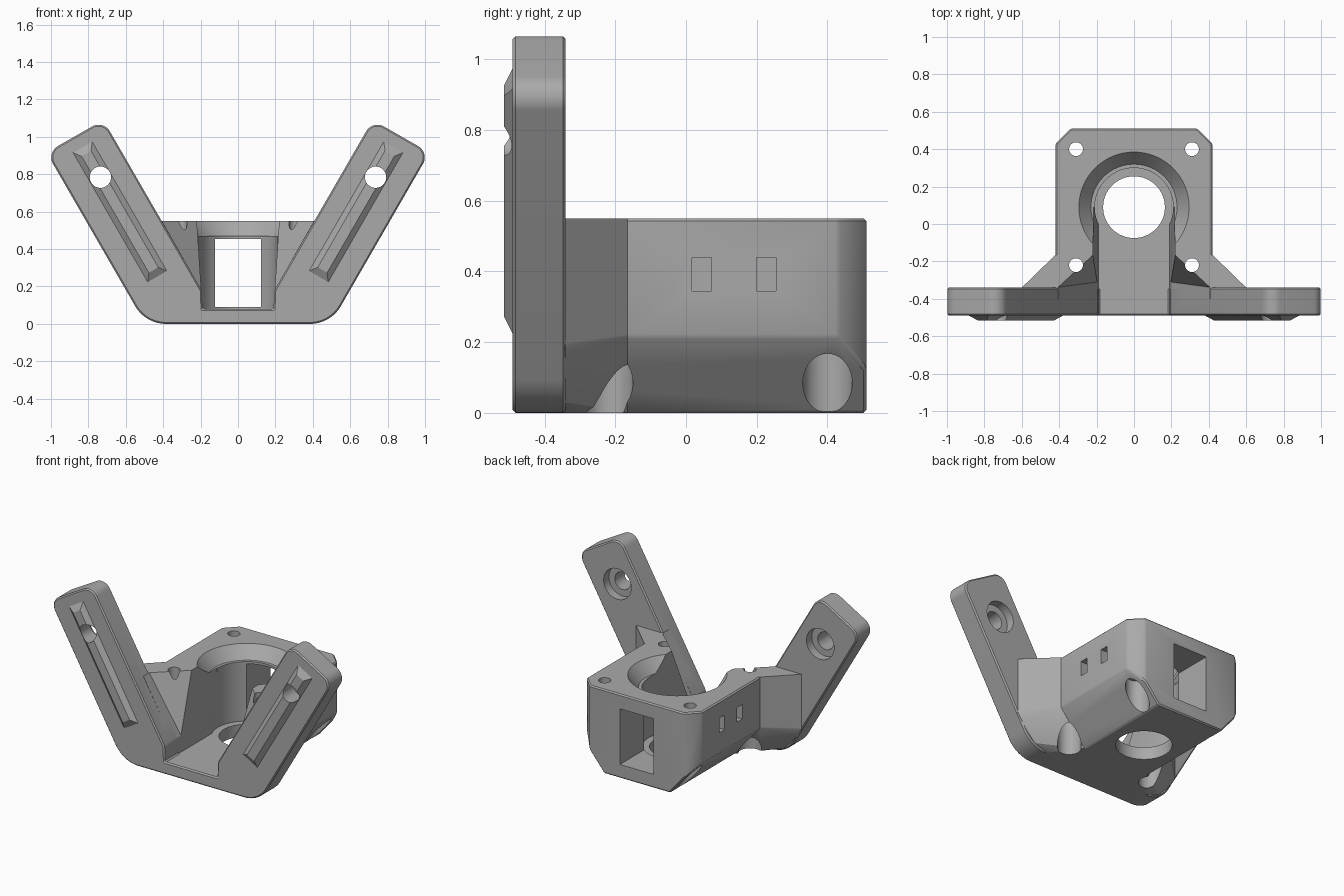
import bpy, bmesh, math
from mathutils import Vector, Matrix

old = bpy.data.objects.get("Cube")
if old:
    bpy.data.objects.remove(old)

grey = bpy.data.materials.new("plain_grey")
grey.use_nodes = True
grey.diffuse_color = (0.4, 0.4, 0.4, 1)
grey.node_tree.nodes["Principled BSDF"].inputs["Base Color"].default_value = (0.4, 0.4, 0.4, 1)


def make(name, bm, bevel=0.0):
    """Turn a bmesh into an object, softening its sharp edges."""
    bmesh.ops.recalc_face_normals(bm, faces=bm.faces)
    if bevel:
        sharp = [e for e in bm.edges if e.calc_face_angle(0) > math.radians(25)]
        bmesh.ops.bevel(bm, geom=sharp, offset=bevel, segments=1, affect='EDGES')
    mesh = bpy.data.meshes.new(name)
    bm.to_mesh(mesh)
    bm.free()
    mesh.materials.append(grey)
    ob = bpy.data.objects.new(name, mesh)
    bpy.context.collection.objects.link(ob)
    return ob


def hull(name, pts, bevel=0.0, mirror=False):
    bm = bmesh.new()
    for x, y, z in pts:
        bm.verts.new((x, y, z))
        if mirror:
            bm.verts.new((-x, y, z))
    res = bmesh.ops.convex_hull(bm, input=bm.verts)
    loose = [v for v in bm.verts if not v.link_faces]
    bmesh.ops.delete(bm, geom=loose, context='VERTS')
    bmesh.ops.dissolve_limit(bm, angle_limit=0.01, verts=bm.verts, edges=bm.edges)
    return make(name, bm, bevel)


def box(name, x, y, z):
    return hull(name, [(a, b, c) for a in x for b in y for c in z])


def cylinder(name, start, end, r1, r2=None, sides=64):
    start, end = Vector(start), Vector(end)
    axis = end - start
    bm = bmesh.new()
    turn = axis.to_track_quat('Z', 'Y').to_matrix().to_4x4()
    bmesh.ops.create_cone(bm, cap_ends=True, segments=sides, radius1=r1,
                          radius2=r1 if r2 is None else r2, depth=axis.length,
                          matrix=Matrix.Translation((start + end) / 2) @ turn)
    return make(name, bm)


def combine(target, others, operation):
    for other in others:
        mod = target.modifiers.new("combine", 'BOOLEAN')
        mod.operation, mod.object, mod.solver = operation, other, 'EXACT'
        bpy.context.view_layer.objects.active = target
        bpy.ops.object.modifier_apply(modifier=mod.name)
        bpy.data.objects.remove(other)


def rounded(corners):
    """Replace each (x, z, radius) corner with a tangent arc."""
    out = []
    for i, (x, z, r) in enumerate(corners):
        p = Vector((x, z))
        if not r:
            out.append(p)
            continue
        a = (Vector(corners[i - 1][:2]) - p).normalized()
        b = (Vector(corners[(i + 1) % len(corners)][:2]) - p).normalized()
        half = a.angle(b) / 2
        centre = p + (a + b).normalized() * r / math.sin(half)
        u = p + a * r / math.tan(half) - centre
        v = p + b * r / math.tan(half) - centre
        sweep = u.angle(v)
        for k in range(13):
            t = k / 12
            out.append(centre + (u * math.sin((1 - t) * sweep) + v * math.sin(t * sweep)) / math.sin(sweep))
    return out


def arm(along, across, y, side):
    """Point in the frame of an arm that leans out by 30 degrees."""
    c, s = math.cos(math.pi / 6), 0.5
    return (side * (s * along + c * across), y, c * along - s * across)


# Mounting plate with two splayed arms
right = [(0.495, 0, 0.19), (1.024, 0.916, 0.07), (0.72, 1.09, 0.07), (0.194, 0.18, 0), (0.19, 0.08, 0)]
outline = rounded(right + [(-x, z, r) for x, z, r in reversed(right)])
bm = bmesh.new()
face = bm.faces.new([bm.verts.new((p.x, -0.49, p.y)) for p in outline])
ext = bmesh.ops.extrude_face_region(bm, geom=[face])
bmesh.ops.translate(bm, vec=(0, 0.15, 0), verts=[v for v in ext["geom"] if isinstance(v, bmesh.types.BMVert)])
plate = make("mounting_plate", bm, 0.008)

# Raised ribs, screw holes and rear counterbores on the arms
for side in (1, -1):
    pts = [arm(a, n, -0.47, side) for a in (0.435, 1.234) for n in (0.188, 0.306)]
    pts += [arm(a, n, -0.49, side) for a in (0.435, 1.234) for n in (0.188, 0.306)]
    pts += [arm(a, n, -0.515, side) for a in (0.475, 1.194) for n in (0.218, 0.276)]
    combine(plate, [hull("rib", pts)], 'UNION')
    combine(plate, [
        cylinder("hole", arm(1.047, 0.245, -0.6, side), arm(1.047, 0.245, -0.3, side), 0.057),
        cylinder("recess", arm(1.047, 0.245, -0.395, side), arm(1.047, 0.245, -0.3, side), 0.1),
    ], 'DIFFERENCE')

# Housing block with undercut flanks and clipped rear corners
main = [(0.24, 0), (0.42, 0.215), (0.42, 0.55)]
rear = [(0.24, 0), (0.34, 0.12), (0.34, 0.55)]
wide = [(0.38, 0), (0.47, 0.03), (0.54, 0.1), (0.6, 0.19), (0.6, 0.55)]
pts = [(x, y, z) for y in (-0.4, 0.43) for x, z in main] + [(x, 0.51, z) for x, z in rear]
body = hull("housing", pts, 0.008, True)

# Flare that joins the housing to the plate
pts = [(x, y, z) for y in (-0.4, -0.34) for x, z in wide] + [(x, -0.165, z) for x, z in main]
combine(body, [hull("flare", pts, 0, True)], 'UNION')

# Front mouth, channel, bore and rear window
mouth = [(0.195, -0.5, 0.18), (0.195, -0.31, 0.18), (0.42, -0.5, 0.575), (0.42, -0.34, 0.575), (0.22, -0.155, 0.575)]
channel = [(x, y, z) for y in (-0.5, 0.09) for x, z in ((0.19, 0.08), (0.222, 0.575))]
combine(body, [
    hull("mouth", mouth, 0, True),
    hull("channel", channel, 0, True),
    cylinder("bore", (0, 0.09, 0.08), (0, 0.09, 0.6), 0.21),
    cylinder("bore_taper", (0, 0.09, 0.47), (0, 0.09, 0.56), 0.23, 0.303),
    cylinder("floor_hole", (0, 0.09, -0.1), (0, 0.09, 0.2), 0.165),
    box("window", (-0.122, 0.122), (0.1, 0.6), (0.09, 0.455)),
], 'DIFFERENCE')

# Vertical screw holes, lower counterbores and side tie slots
for side in (1, -1):
    for y in (0.4, -0.22):
        x = side * 0.31
        combine(body, [
            cylinder("screw_hole", (x, y, -0.1), (x, y, 0.7), 0.037, sides=32),
            cylinder("screw_recess", (x, y, -0.1), (x, y, 0.22), 0.07, sides=48),
        ], 'DIFFERENCE')
    slots = [box("slot", (side * 0.33, side * 0.5), (y, y + 0.055), (0.345, 0.44)) for y in (0.017, 0.2)]
    slots.append(box("slot_link", (side * 0.33, side * 0.37), (0.03, 0.24), (0.345, 0.44)))
    combine(body, slots, 'DIFFERENCE')

# Join everything into one bracket
combine(body, [plate], 'UNION')
body.name = "motor_bracket"
for ob in bpy.context.selected_objects:
    ob.select_set(False)
body.select_set(True)
bpy.context.view_layer.objects.active = body
bpy.ops.object.shade_smooth_by_angle(angle=math.radians(25))
